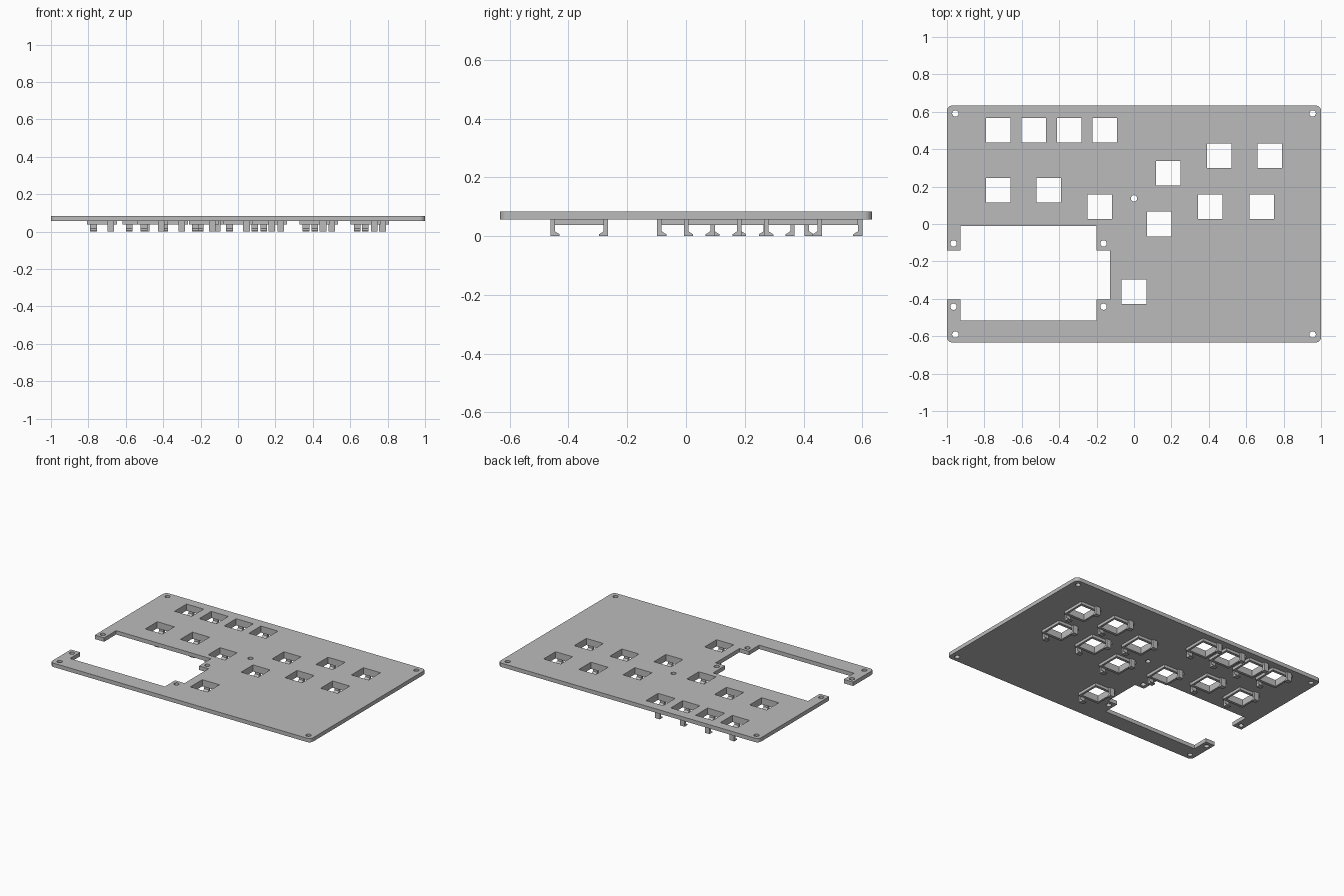
import bpy
import bmesh
from math import cos, sin, pi

cube = bpy.data.objects.get("Cube")
if cube:
    bpy.data.objects.remove(cube)

grey = bpy.data.materials.new("plain grey")
grey.use_nodes = True
grey.diffuse_color = (0.5, 0.5, 0.5, 1)
grey.node_tree.nodes["Principled BSDF"].inputs["Base Color"].default_value = (0.5, 0.5, 0.5, 1)

PLATE_BOTTOM, PLATE_TOP = 0.057, 0.084
COLLAR_BOTTOM = 0.038
HOLE = 0.0655          # half width of a switch opening


def add_object(name, mesh):
    obj = bpy.data.objects.new(name, mesh)
    bpy.context.collection.objects.link(obj)
    return obj


def rectangle(cx, cy, hx, hy):
    return [(cx - hx, cy - hy), (cx + hx, cy - hy), (cx + hx, cy + hy), (cx - hx, cy + hy)]


def arc(cx, cy, r, start, end, steps):
    angles = [start + (end - start) * i / steps for i in range(steps + 1)]
    return [(cx + r * cos(a), cy + r * sin(a)) for a in angles]


def circle(cx, cy, r):
    return arc(cx, cy, r, 0, 2 * pi, 24)[:-1]


def slab(name, loops, bottom, top):
    """Extruded flat sheet: first loop is the outline, the others are openings."""
    curve = bpy.data.curves.new(name, 'CURVE')
    curve.dimensions = '2D'
    curve.fill_mode = 'BOTH'
    curve.extrude = (top - bottom) / 2
    for loop in loops:
        spline = curve.splines.new('POLY')
        spline.points.add(len(loop) - 1)
        for point, (x, y) in zip(spline.points, loop):
            point.co = (x, y, 0, 1)
        spline.use_cyclic_u = True
    temp = add_object(name + " outline", curve)
    graph = bpy.context.evaluated_depsgraph_get()
    mesh = bpy.data.meshes.new_from_object(temp.evaluated_get(graph))
    bpy.data.objects.remove(temp)
    bm = bmesh.new()
    bm.from_mesh(mesh)
    bmesh.ops.translate(bm, verts=bm.verts, vec=(0, 0, (top + bottom) / 2))
    bmesh.ops.remove_doubles(bm, verts=bm.verts, dist=0.0001)
    bmesh.ops.recalc_face_normals(bm, faces=bm.faces)
    for face in bm.faces:
        face.smooth = False
    bm.to_mesh(mesh)
    bm.free()
    mesh.name = name
    mesh.materials.clear()
    mesh.materials.append(grey)
    return mesh


# Switch positions
switches = [(x, 0.502) for x in (-0.727, -0.537, -0.346, -0.156)]
switches += [(-0.727, 0.181), (-0.457, 0.181), (-0.182, 0.091), (0.182, 0.272),
             (0.135, 0), (0, -0.363), (0.455, 0.364), (0.727, 0.364),
             (0.409, 0.091), (0.682, 0.091)]

# Plate outline: rounded corners, with a stepped bay open on the right-hand edge
W, D, R = 1.0, 0.633, 0.028
outline = arc(-W + R, -D + R, R, 1.5 * pi, pi, 6)
outline += [(-W, -0.404), (-0.928, -0.404), (-0.928, -0.516), (-0.2, -0.516),
            (-0.2, -0.404), (-0.127, -0.404), (-0.127, -0.142), (-0.2, -0.142),
            (-0.2, -0.011), (-0.928, -0.011), (-0.928, -0.142), (-W, -0.142)]
outline += arc(-W + R, D - R, R, pi, pi / 2, 6)
outline += arc(W - R, D - R, R, pi / 2, 0, 6)
outline += arc(W - R, -D + R, R, 0, -pi / 2, 6)

# Screw holes: plate corners, bay tabs and centre
screws = [(x, y) for x in (-0.955, 0.955) for y in (-0.591, 0.591)]
screws += [(x, y) for x in (-0.965, -0.163) for y in (-0.442, -0.104)]
screws.append((0, 0.137))

loops = [outline]
loops += [rectangle(x, y, HOLE, HOLE) for x, y in switches]
loops += [circle(x, y, 0.017) for x, y in screws]
add_object("plate", slab("plate", loops, PLATE_BOTTOM, PLATE_TOP))

# Collar ring below each switch opening
collar = slab("switch_collar", [rectangle(0, 0, 0.08, 0.084), rectangle(0, 0, HOLE, HOLE)],
              COLLAR_BOTTOM, PLATE_BOTTOM)

# Clip leg with an inward hooked foot, profile in y and z
profile = [(-0.098, 0), (-0.067, 0), (-0.067, 0.006), (-0.083, 0.016),
           (-0.083, PLATE_BOTTOM), (-0.098, PLATE_BOTTOM)]
bm = bmesh.new()
side = bm.faces.new([bm.verts.new((0.028, y, z)) for y, z in profile])
extruded = bmesh.ops.extrude_face_region(bm, geom=[side])
moved = [g for g in extruded["geom"] if isinstance(g, bmesh.types.BMVert)]
bmesh.ops.translate(bm, verts=moved, vec=(0.035, 0, 0))
bmesh.ops.recalc_face_normals(bm, faces=bm.faces)
leg = bpy.data.meshes.new("clip_leg")
bm.to_mesh(leg)
bm.free()
leg.materials.append(grey)

# One collar and two diagonally opposed legs per switch
for i, (x, y) in enumerate(switches, 1):
    add_object(f"switch_collar_{i}", collar).location = (x, y, 0)
    for name, turn in (("front", 0), ("back", pi)):
        clip = add_object(f"{name}_clip_leg_{i}", leg)
        clip.location = (x, y, 0)
        clip.rotation_euler.z = turn
